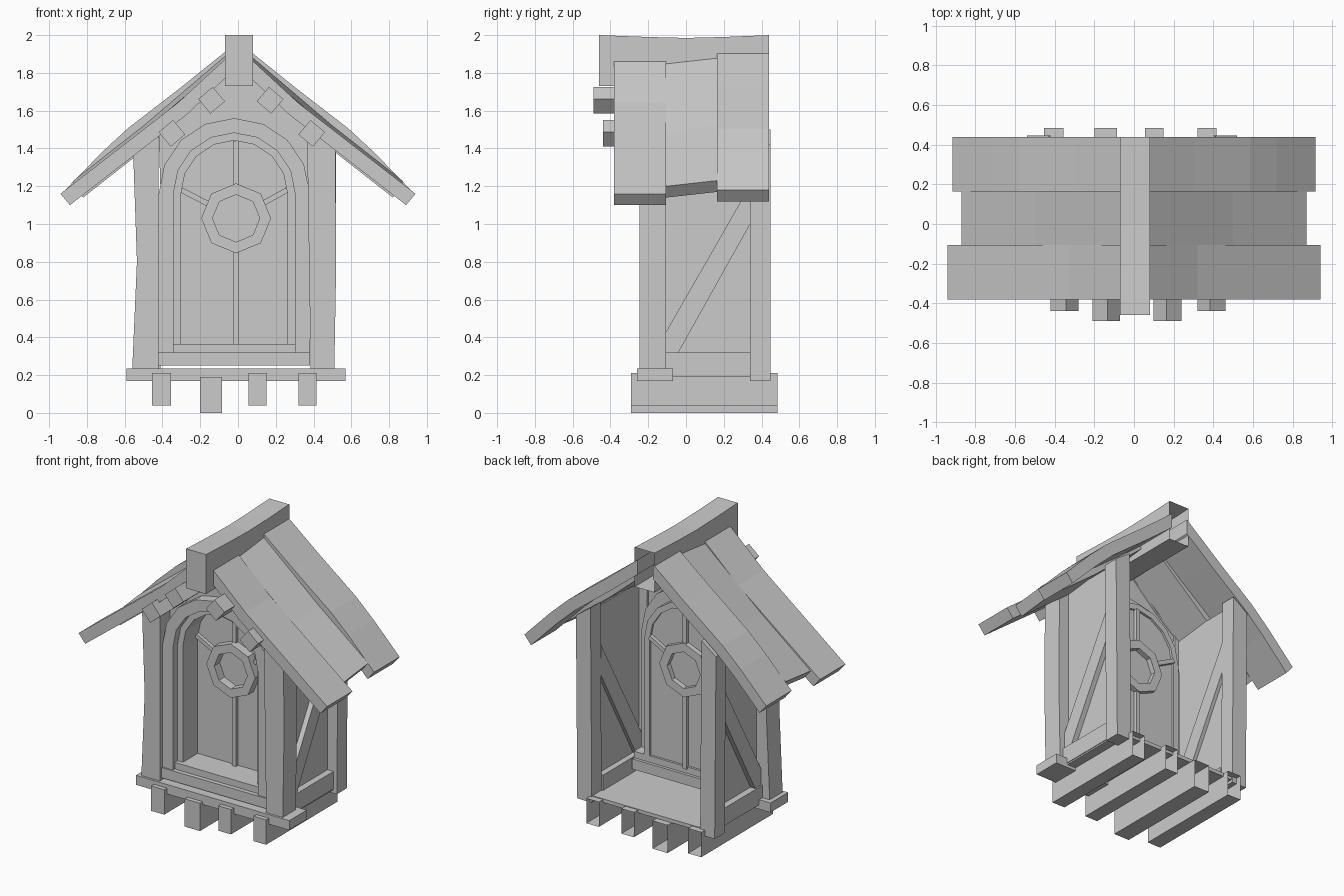
import bpy, bmesh
from math import sin, cos, pi, radians

if "Cube" in bpy.data.objects:
    bpy.data.objects.remove(bpy.data.objects["Cube"])

GREY = (0.6, 0.6, 0.6, 1)
grey = bpy.data.materials.new("plain_grey")
grey.use_nodes = True
grey.diffuse_color = GREY
grey.node_tree.nodes["Principled BSDF"].inputs["Base Color"].default_value = GREY

CX = -0.02                      # centre line of the front frame
SIDES = (("left", 1), ("right", -1))


def finish(name, bm):
    me = bpy.data.meshes.new(name)
    bm.to_mesh(me)
    bm.free()
    me.materials.append(grey)
    ob = bpy.data.objects.new(name, me)
    bpy.context.collection.objects.link(ob)


def prism(name, pts, a, b, axis="y", open_back=False, shift=0.0):
    """Extrude a profile from a to b. axis y: points are (x, z); axis x: points are (y, z).
    shift raises the far end."""
    bm = bmesh.new()

    def ring(d, dz):
        return [bm.verts.new((p, d, q + dz) if axis == "y" else (d, p, q + dz)) for p, q in pts]
    near, far = ring(a, 0), ring(b, shift)
    bm.faces.new(near)
    bm.faces.new(far[::-1])
    n = len(pts)
    for i in range(n):
        j = (i + 1) % n
        bm.faces.new((near[j], near[i], far[i], far[j]))
    bmesh.ops.recalc_face_normals(bm, faces=bm.faces)
    if open_back:
        back = max(bm.faces, key=lambda f: f.calc_center_median().y)
        bmesh.ops.delete(bm, geom=[back], context="FACES")
    finish(name, bm)


def box(name, x, y, z, open_back=False):
    pts = [(x[0], z[0]), (x[1], z[0]), (x[1], z[1]), (x[0], z[1])]
    prism(name, pts, y[0], y[1], open_back=open_back)


def beam(name, p, q, w, a, b):
    """Straight bar of width w between two (x, z) points."""
    dx, dz = q[0] - p[0], q[1] - p[1]
    k = w / 2 / (dx * dx + dz * dz) ** 0.5
    nx, nz = -dz * k, dx * k
    prism(name, [(p[0] + nx, p[1] + nz), (q[0] + nx, q[1] + nz),
                 (q[0] - nx, q[1] - nz), (p[0] - nx, p[1] - nz)], a, b)


def arch_head(r, spring=1.16):
    return [(CX + r * cos(pi * i / 8), spring + r * sin(pi * i / 8)) for i in range(9)]


def arch(r, foot):
    """Points of a round-headed arch, from foot to foot."""
    return [(CX + r, foot)] + arch_head(r) + [(CX - r, foot)]


# Ridge beam with a slight sag
prism("ridge_beam", [(-0.46, 1.73), (-0.46, 2.0), (-0.2, 1.99), (0.0, 1.985), (0.2, 1.99),
                     (0.44, 2.0), (0.44, 1.73)], -0.07, 0.08, "x", open_back=True)

# Roof: three overlapping planks on each slope, given as top line, span and tilt
planks = {
    "front": ([(0.94, 1.16), (0.32, 1.64), (0.06, 1.88)], -0.38, -0.105, 0.0),
    "middle": ([(0.87, 1.20), (0.5, 1.49), (0.06, 1.865)], -0.105, 0.165, 0.03),
    "back": ([(0.915, 1.18), (0.72, 1.38), (0.585, 1.505), (0.3, 1.725), (0.06, 1.918)],
             0.165, 0.44, 0.0),
}
for side, s in SIDES:
    for place, (top, y0, y1, tilt) in planks.items():
        under = [(x - 0.05, z - 0.06) for x, z in top[:-1]] + [(top[-1][0], top[-1][1] - 0.1)]
        prism(f"{side}_{place}_roof_plank", [(s * x, z) for x, z in top + under[::-1]],
              y0, y1, shift=tilt)

# Purlin ends poking out under the roof
for x, z, y in ((-0.35, 1.48, -0.44), (-0.14, 1.655, -0.49), (0.17, 1.655, -0.49), (0.39, 1.48, -0.44)):
    t = radians(40 if x < 0 else -40)
    d = (0.05 * cos(t), 0.05 * sin(t))
    beam("purlin_end", (x - d[0], z - d[1]), (x + d[0], z + d[1]), 0.1, y, -0.125)

# Crooked corner posts
prism("right_front_post", [(-0.56, 0.23), (-0.535, 0.8), (-0.555, 1.38), (-0.42, 1.49), (-0.42, 0.23)],
      -0.245, -0.105)
prism("left_front_post", [(0.51, 0.23), (0.52, 0.8), (0.515, 1.40), (0.365, 1.52), (0.385, 0.23)],
      -0.245, -0.105)
for side, s in SIDES:
    o = CX if s < 0 else 0
    prism(f"{side}_back_post", [(o + s * 0.51, 0.17), (o + s * 0.52, 1.42), (o + s * 0.41, 1.50),
                                (o + s * 0.40, 0.17)], 0.34, 0.447)

# Side walls with rails and diagonal braces
for side, s in SIDES:
    def span(a, b):
        return sorted((CX / 2 + s * a, CX / 2 + s * b))
    box(f"{side}_wall", span(0.44, 0.45), (-0.11, 0.35), (0.2, 1.46))
    box(f"{side}_bottom_rail", span(0.40, 0.495), (-0.105, 0.34), (0.2, 0.32))
    brace = [(-0.105, 0.32), (-0.105, 0.43), (0.29, 1.12), (0.34, 1.21), (0.34, 1.0), (-0.04, 0.32)]
    prism(f"{side}_brace", brace, *span(0.415, 0.485), axis="x")

# Gable board above the arch
prism("gable_board", arch_head(0.39) + [(-0.42, 1.48), (-0.08, 1.78), (0.06, 1.78), (0.38, 1.5)],
      -0.14, -0.12)

# Stepped arch with the window pane set deep inside it
prism("outer_arch", arch(0.40, 0.3) + arch(0.322, 0.3)[::-1], -0.215, -0.06)
prism("inner_arch", arch(0.322, 0.3) + arch(0.282, 0.3)[::-1], -0.165, 0.02)
prism("window_pane", arch(0.29, 0.3), -0.005, 0.005)

# Window bars and the eight-sided porthole
hub = (-0.01, 1.03)
for name, end in (("lower_bar", (-0.01, 0.35)), ("upper_bar", (-0.01, 1.44)),
                  ("right_bar", (-0.30, 1.18)), ("left_bar", (0.26, 1.18))):
    d = ((end[0] - hub[0]) ** 2 + (end[1] - hub[1]) ** 2) ** 0.5
    start = tuple(h + (e - h) * 0.15 / d for h, e in zip(hub, end))
    beam(name, start, end, 0.028, -0.03, 0.03)

bm = bmesh.new()
loops = []
for r, y in ((0.185, -0.065), (0.185, 0.04), (0.125, 0.04), (0.125, -0.065)):
    loops.append([bm.verts.new((hub[0] + r * sin(pi * i / 4), y, hub[1] + r * cos(pi * i / 4)))
                  for i in range(8)])
for k in range(4):
    a, b = loops[k], loops[(k + 1) % 4]
    for i in range(8):
        j = (i + 1) % 8
        bm.faces.new((a[i], a[j], b[j], b[i]))
bmesh.ops.recalc_face_normals(bm, faces=bm.faces)
finish("porthole_ring", bm)

# Sills and floor
box("window_rail", (-0.42, 0.38), (-0.225, 0.04), (0.25, 0.32))
box("window_sill", (-0.42, 0.38), (-0.195, 0.02), (0.32, 0.365))
box("front_sill", (-0.59, 0.57), (-0.26, -0.07), (0.17, 0.235))
box("floor", (-0.49, 0.48), (-0.24, 0.44), (0.19, 0.215))

# Floor joists, hollow at the back
for x0, x1, z0, z1 in ((-0.455, -0.355, 0.04, 0.21), (-0.2, -0.085, 0.0, 0.19),
                       (0.055, 0.15, 0.04, 0.21), (0.32, 0.415, 0.04, 0.21)):
    box("floor_joist", (x0, x1), (-0.29, 0.485), (z0, z1), open_back=True)
